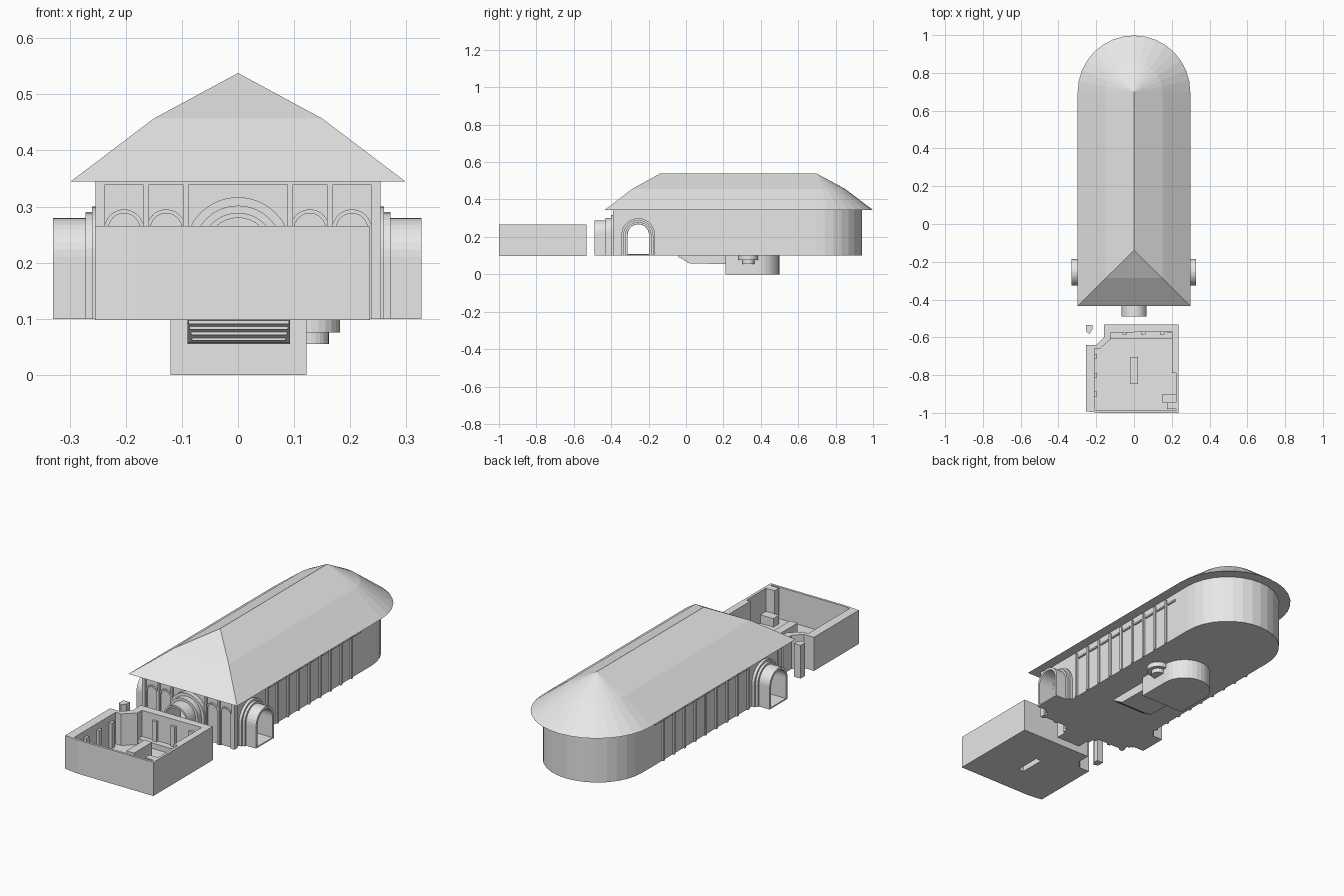
import bpy, bmesh, math

if "Cube" in bpy.data.objects:
    bpy.data.objects.remove(bpy.data.objects["Cube"], do_unlink=True)

stone = bpy.data.materials.new("pale_grey")
stone.use_nodes = True
GREY = (0.8, 0.8, 0.8, 1)
stone.diffuse_color = GREY
stone.node_tree.nodes["Principled BSDF"].inputs["Base Color"].default_value = GREY

PLACE = {"x": lambda a, b, d: (d, a, b),
         "y": lambda a, b, d: (a, d, b),
         "z": lambda a, b, d: (a, b, d)}


def finish(name, bm):
    bmesh.ops.recalc_face_normals(bm, faces=bm.faces)
    mesh = bpy.data.meshes.new(name)
    bm.to_mesh(mesh)
    bm.free()
    mesh.materials.append(stone)
    ob = bpy.data.objects.new(name, mesh)
    bpy.context.collection.objects.link(ob)
    return ob


def loft(name, loops):
    """Skin matching closed loops and cap both ends."""
    bm = bmesh.new()
    rings = [[bm.verts.new(p) for p in loop] for loop in loops]
    n = len(rings[0])
    for low, high in zip(rings, rings[1:]):
        for i in range(n):
            j = (i + 1) % n
            bm.faces.new((low[i], low[j], high[j], high[i]))
    bm.faces.new(rings[0])
    bm.faces.new(rings[-1])
    bmesh.ops.remove_doubles(bm, verts=bm.verts, dist=1e-5)
    return finish(name, bm)


def prism(name, pts, axis, d0, d1):
    return loft(name, [[PLACE[axis](a, b, d) for a, b in pts] for d in (d0, d1)])


def box(name, x0, x1, y0, y1, z0, z1):
    return prism(name, [(x0, y0), (x1, y0), (x1, y1), (x0, y1)], "z", z0, z1)


def arc(cx, cy, r, n=16):
    return [(cx + r * math.cos(math.pi * i / n), cy + r * math.sin(math.pi * i / n))
            for i in range(n + 1)]


def stadium(r, front, centre, n=16):
    return [(-r, front), (r, front)] + arc(0, centre, r, n)


def arch(c, half, base, spring):
    return [(c + half, base)] + arc(c, spring, half) + [(c - half, base)]


def arch_band(name, c, outer, inner, base, spring, axis, d0, d1):
    pts = arch(c, outer, base, spring) + arch(c, inner, base, spring)[::-1]
    return prism(name, pts, axis, d0, d1)


def cut(ob, cutters):
    for c in cutters:
        c.hide_render = True
        mod = ob.modifiers.new("cut", "BOOLEAN")
        mod.operation, mod.solver, mod.object = "DIFFERENCE", "EXACT", c
        bpy.context.view_layer.objects.active = ob
        bpy.ops.object.modifier_apply(modifier=mod.name)
        bpy.data.objects.remove(c, do_unlink=True)


FLOOR, EAVE, APSE_Y = 0.1, 0.345, 0.695
DOOR_Y, SIDE_SPRING, FRONT_SPRING = -0.255, 0.21, 0.222

# Hollow hall with a round apse and three arched openings
hall = prism("hall_walls", stadium(0.246, -0.38, APSE_Y), "z", FLOOR, EAVE)
cut(hall, [
    prism("hall_cutter", stadium(0.225, -0.36, APSE_Y), "z", FLOOR + 0.008, EAVE - 0.008),
    prism("side_door_cutter", arch(DOOR_Y, 0.057, FLOOR + 0.008, SIDE_SPRING), "x", -0.3, 0.3),
    prism("front_door_cutter", arch(0, 0.06, FLOOR + 0.008, FRONT_SPRING), "y", -0.5, -0.3)])

# Two-pitch roof: hipped in front, conical over the apse
roof_loops = []
for r, front, z in ((0.298, -0.433, EAVE), (0.15, -0.287, 0.457), (0, -0.14, 0.538)):
    roof_loops.append([(x, y, z) for x, y in stadium(r, front, 0.7)])
bm = bmesh.new()
rings = [[bm.verts.new(p) for p in loop] for loop in roof_loops]
for low, high in zip(rings, rings[1:]):
    for i in range(len(low)):
        j = (i + 1) % len(low)
        bm.faces.new((low[i], low[j], high[j], high[i]))
bm.faces.new(rings[0][::-1])
bmesh.ops.remove_doubles(bm, verts=bm.verts, dist=1e-4)
finish("roof", bm)

# Side porches: a barrel tunnel with two stepped mouldings
for side, label, reach in ((-1, "right", 0.33), (1, "left", 0.327)):
    for part, outer, end in (("porch", 0.07, reach), ("inner_moulding", 0.08, 0.272),
                             ("outer_moulding", 0.09, 0.26)):
        arch_band(f"{label}_{part}", DOOR_Y, outer, 0.058, FLOOR, SIDE_SPRING,
                  "x", side * 0.235, side * end)
    xs = sorted((side * 0.24, side * reach))
    box(f"{label}_porch_floor", *xs, DOOR_Y - 0.06, DOOR_Y + 0.06, FLOOR, FLOOR + 0.006)

# Front porch
for part, outer, end in (("porch", 0.067, -0.49), ("inner_moulding", 0.08, -0.43),
                         ("outer_moulding", 0.095, -0.402)):
    arch_band(f"front_{part}", 0, outer, 0.058, FLOOR, FRONT_SPRING, "y", -0.37, end)
box("front_porch_floor", -0.06, 0.06, -0.49, -0.37, FLOOR, FLOOR + 0.006)

# Front wall pilasters and blind arches
for s in (-1, 1):
    for x in (0.242, 0.164, 0.093):
        box("front_pilaster", s * x - 0.005, s * x + 0.005, -0.391, -0.375, FLOOR, EAVE)
    for x in (0.203, 0.128):
        arch_band("blind_arch", s * x, 0.035, 0.028, FLOOR, 0.26, "y", -0.375, -0.388)
box("front_cornice", -0.246, 0.246, -0.391, -0.375, 0.339, EAVE)

# Side wall pilasters and string course
STEP, FIRST, BAYS = 0.083, -0.13, 9
for s in (-1, 1):
    xs = sorted((s * 0.24, s * 0.254))
    for i in range(BAYS):
        y = FIRST + STEP * i
        box("side_pilaster", *xs, y - 0.006, y + 0.006, FLOOR, EAVE - 0.01)
        box("string_course", *xs, y + 0.015, y + STEP - 0.015, 0.302, 0.31)
    box("side_corner_pilaster", *xs, -0.391, -0.365, FLOOR, EAVE)

# Crypt under the floor, with stairs leading down to it
crypt = [(-0.12, 0.21), (0.122, 0.21)] + arc(0.001, 0.378, 0.121)
prism("crypt", crypt, "z", 0, FLOOR)
prism("crypt_passage", [(-0.045, FLOOR), (0.02, 0.058), (0.215, 0.055), (0.215, FLOOR)],
      "x", -0.09, 0.093)
for i in range(4):
    box("crypt_step", -0.088 + i * 0.002, 0.091 - i * 0.002,
        -0.04 + i * 0.016, 0.03, 0.091 - i * 0.01, FLOOR)

# Round stepped shaft beside the crypt
for part, r, z0, z1 in (("shaft_top", 0.052, 0.076, FLOOR), ("shaft_bottom", 0.032, 0.055, 0.08)):
    ring = [(0.13 + r * math.cos(t * math.pi / 12), 0.333 + r * math.sin(t * math.pi / 12))
            for t in range(24)]
    prism(part, ring, "z", z0, z1)

# Separate open-topped room in front
TOP = 0.265
outline = [(-0.255, -0.64), (-0.2, -0.64), (-0.16, -0.6), (-0.16, -0.533), (0.235, -0.533)]
slab = prism("room_floor", outline + [(0.235, -1), (-0.18, -1), (-0.255, -0.99)], "z", 0.098, 0.108)
cut(slab, [box("slot_cutter", -0.015, 0.015, -0.84, -0.71, 0.09, 0.12)])
inner = [(0.235, -0.79), (0.2, -0.79), (0.2, -0.57), (-0.125, -0.575), (-0.125, -0.61),
         (-0.18, -0.66), (-0.21, -0.66), (-0.21, -0.99), (-0.255, -0.99)]
prism("room_thick_walls", outline + inner, "z", 0.1, TOP)
box("room_thin_wall", 0.222, 0.235, -1, -0.78, 0.1, TOP)
prism("room_front_wall", [(-0.255, -0.992), (-0.18, -1), (0.235, -1), (0.235, -0.988),
                          (-0.18, -0.988), (-0.255, -0.98)], "z", 0.1, TOP)

# Room fittings: hollow block, corner pier, wall piers and bench
block = box("room_block", -0.021, 0.021, -0.846, -0.704, 0.1, 0.195)
cut(block, [box("block_cutter", -0.015, 0.015, -0.84, -0.71, 0.09, 0.188)])
box("room_corner_pier", 0.175, 0.225, -0.98, -0.945, 0.1, TOP)
box("room_corner_ledge", 0.15, 0.225, -0.945, -0.9, 0.1, 0.15)
for y in (-0.9, -0.8, -0.7):
    box("room_wall_pier", -0.212, -0.195, y - 0.012, y + 0.012, 0.1, 0.235)
for x in (-0.05, 0.05, 0.15):
    box("room_back_pier", x - 0.012, x + 0.012, -0.585, -0.57, 0.1, 0.235)
box("room_bench", -0.125, 0.2, -0.605, -0.572, 0.1, 0.135)

# Free-standing post outside the cut corner
prism("outer_post", [(-0.255, -0.535), (-0.255, -0.568), (-0.236, -0.582), (-0.22, -0.56),
                     (-0.22, -0.535)], "z", 0.1, TOP)
